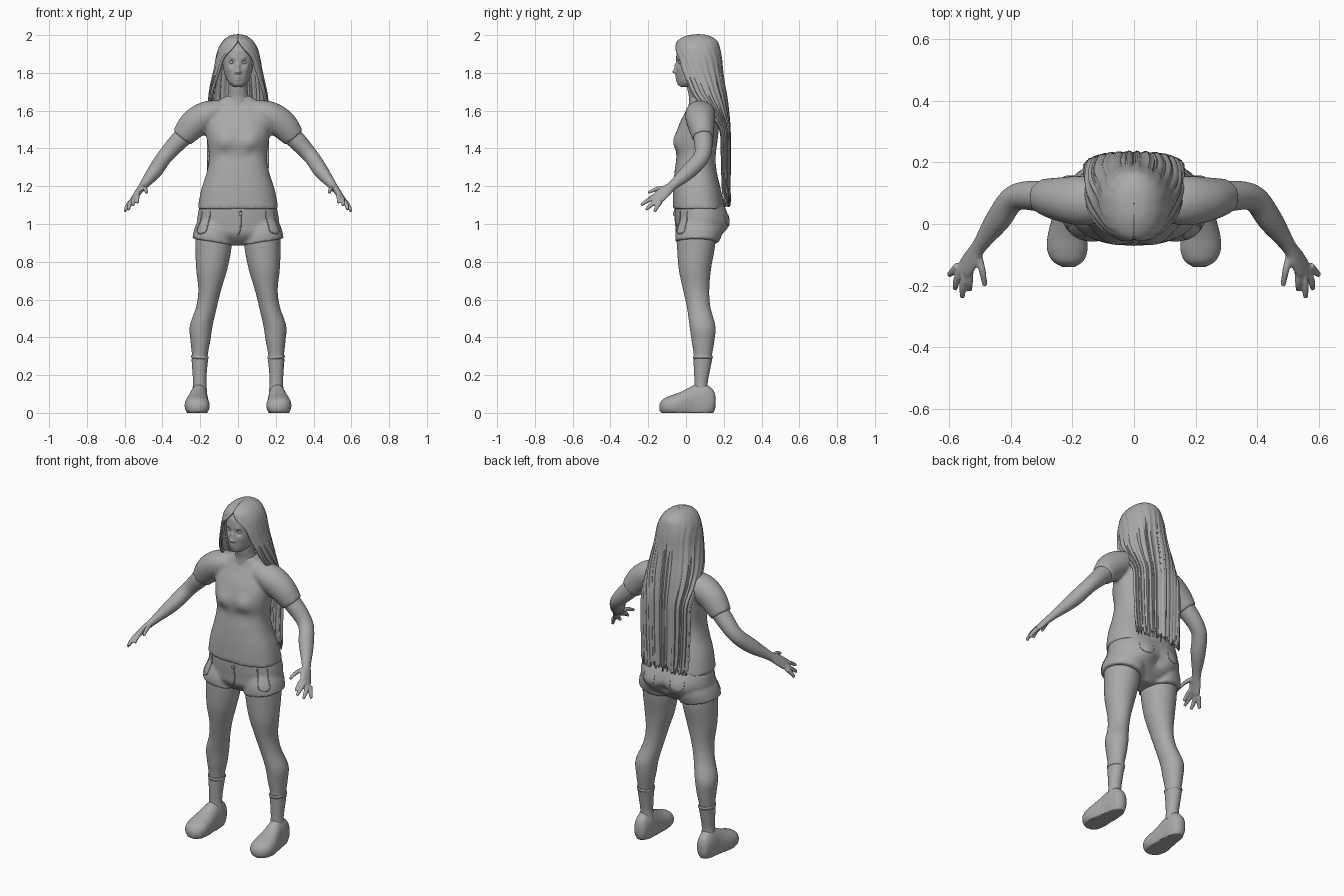
import bpy, bmesh, math, random
from mathutils import Vector

random.seed(4)
if "Cube" in bpy.data.objects:
    bpy.data.objects.remove(bpy.data.objects["Cube"])

grey = bpy.data.materials.new("plain grey")
grey.use_nodes = True
tone = (0.4, 0.4, 0.4, 1)
grey.diffuse_color = tone
grey.node_tree.nodes["Principled BSDF"].inputs["Base Color"].default_value = tone
SIDES = (("left", 1), ("right", -1))


def flow(rows, steps):
    """Smoothly interpolate the rows of a loft."""
    out, last = [], len(rows) - 1
    for i in range(last):
        quad = [rows[max(0, min(last, i + k))] for k in (-1, 0, 1, 2)]
        for s in range(steps):
            t = s / steps
            out.append([b + t / 2 * (c - a + t * (2*a - 5*b + 4*c - d + t * (3*(b - c) + d - a)))
                        for a, b, c, d in zip(*quad)])
    return out + [list(rows[-1])]


def loft(bm, rows, mode="z", side=1, segs=40, power=2.0, steps=6, tilt=0):
    """Skin rows of (x, y, z, radius u, radius v); mode is the axis or 'path'."""
    rows = flow(rows, steps)
    mids = [Vector(r[:3]) for r in rows]
    rings = []
    for i, row in enumerate(rows):
        u, v = Vector((1, 0, 0)), Vector((0, 1, 0) if mode == "z" else (0, 0, 1))
        if mode == "path":
            run = (mids[min(i + 1, len(mids) - 1)] - mids[max(i - 1, 0)]).normalized()
            u = run.cross(Vector((0, 1, 0))).normalized()
            v = run.cross(u)
        ring = []
        for k in range(segs):
            a = math.tau * k / segs
            c, s = [math.copysign(abs(f) ** (2 / power), f) for f in (math.cos(a), math.sin(a))]
            p = mids[i] + u * c * row[3] + v * s * row[4]
            ring.append(bm.verts.new((p.x * side, p.y, max(0, p.z + tilt * c * row[3]))))
        rings.append(ring)
    for a, b in zip(rings, rings[1:]):
        for k in range(segs):
            n = (k + 1) % segs
            bm.faces.new((a[k], a[n], b[n], b[k]))
    bm.faces.new(rings[0])
    bm.faces.new(rings[-1])


def body(rows):
    """Turn (z, half width, front y, back y) into centred loft rows."""
    return [(0, (f + b) / 2, z, w, (b - f) / 2) for z, w, f, b in rows]


def sculpt(bm, centre, radius, push):
    for v in bm.verts:
        v.co += Vector(push) * math.exp(-((v.co - Vector(centre)).length / radius) ** 2)


def finish(bm, name, voxel=0, relax=4):
    bmesh.ops.recalc_face_normals(bm, faces=bm.faces)
    mesh = bpy.data.meshes.new(name)
    bm.to_mesh(mesh)
    bm.free()
    mesh.polygons.foreach_set("use_smooth", [True] * len(mesh.polygons))
    mesh.set_sharp_from_angle(angle=math.radians(50))
    mesh.materials.append(grey)
    obj = bpy.data.objects.new(name, mesh)
    bpy.context.collection.objects.link(obj)
    if voxel:
        mod = obj.modifiers.new("fuse", "REMESH")
        mod.mode, mod.voxel_size, mod.use_smooth_shade = "VOXEL", voxel, True
        mod = obj.modifiers.new("relax", "SMOOTH")
        mod.factor, mod.iterations = 0.5, relax
    return obj


def seam(name, target, points, thick=0.003, closed=False):
    """A fine raised line lying on the target surface."""
    worn = target.evaluated_get(bpy.context.evaluated_depsgraph_get())
    pts = flow([Vector(p) for p in points], 8)
    curve = bpy.data.curves.new(name, "CURVE")
    curve.dimensions, curve.bevel_depth = "3D", thick
    line = curve.splines.new("POLY")
    line.points.add(len(pts) - 1)
    for knot, p in zip(line.points, pts):
        knot.co = (*worn.closest_point_on_mesh(Vector(p))[1], 1)
    line.use_cyclic_u = closed
    curve.materials.append(grey)
    bpy.context.collection.objects.link(bpy.data.objects.new(name, curve))


# Shirt: torso and short sleeves fused together
bm = bmesh.new()
loft(bm, body([(1.08, .214, -.07, .205), (1.18, .195, -.068, .185), (1.28, .164, -.06, .162),
               (1.36, .153, -.05, .157), (1.45, .165, -.052, .168), (1.53, .172, -.035, .175),
               (1.6, .16, 0, .165), (1.645, .115, .02, .145), (1.68, .06, .025, .12)]), power=2.4, segs=64)
for _, s in SIDES:
    sculpt(bm, (.075 * s, -.06, 1.435), .055, (0, -.024, 0))
    sculpt(bm, (.07 * s, -.06, 1.375), .03, (0, .008, 0))
    loft(bm, [(.07, .075, 1.605, .05, .06), (.16, .075, 1.58, .072, .08), (.235, .08, 1.528, .077, .072),
              (.296, .09, 1.458, .06, .057)], "path", s)
shirt = finish(bm, "shirt", .009, 6)

# Shorts: hips and two leg openings fused together
bm = bmesh.new()
loft(bm, body([(.885, .05, .01, .12), (.94, .2, -.045, .17), (1, .217, -.055, .205),
               (1.06, .211, -.06, .208), (1.11, .197, -.06, .195)]), power=2.3, segs=64)
for _, s in SIDES:
    loft(bm, [(.134, .056, .905, .108, .112), (.13, .06, .96, .1, .115), (.11, .07, 1.03, .09, .1)],
         side=s, power=2.2, tilt=.17)
    sculpt(bm, (.09 * s, .2, .99), .08, (0, .032, 0))
sculpt(bm, (0, .22, .97), .03, (0, -.025, 0))
shorts = finish(bm, "shorts", .008)

for side, s in SIDES:
    # Arm with palm and fingers
    bm = bmesh.new()
    loft(bm, [(.22, .08, 1.53, .05, .05), (.3, .09, 1.453, .05, .05), (.385, .085, 1.36, .041, .043),
              (.44, .015, 1.28, .039, .042), (.5, -.07, 1.205, .023, .026), (.525, -.11, 1.173, .018, .034),
              (.547, -.145, 1.142, .015, .036), (.555, -.162, 1.132, .01, .03)], "path", s)
    fingers = [((.507, -.095, 1.19), (.492, -.15, 1.187), (.483, -.2, 1.165)),
               ((.532, -.14, 1.16), (.533, -.185, 1.14), (.532, -.215, 1.112)),
               ((.548, -.15, 1.145), (.555, -.2, 1.125), (.556, -.238, 1.1)),
               ((.56, -.145, 1.128), (.575, -.185, 1.1), (.58, -.212, 1.076)),
               ((.57, -.135, 1.118), (.588, -.155, 1.09), (.6, -.165, 1.066))]
    for joints in fingers:
        loft(bm, [(*p, r, r) for p, r in zip(joints, (.013, .0115, .008))], "path", s, segs=16)
    finish(bm, side + "_arm", .0045, 3)

    # Leg
    bm = bmesh.new()
    loft(bm, [(.13, .054, .96, .095, .1), (.13, .053, .88, .096, .1), (.139, .047, .76, .082, .085),
              (.15, .054, .65, .06, .069), (.167, .067, .56, .055, .062), (.195, .087, .46, .06, .068),
              (.199, .09, .38, .052, .06), (.202, .089, .3, .041, .047), (.203, .08, .16, .032, .032)], side=s)
    finish(bm, side + "_leg")

    # Sock with a raised top edge
    bm = bmesh.new()
    loft(bm, [(.203, .08, .11, .04, .036), (.203, .08, .16, .035, .035), (.203, .085, .23, .039, .043),
              (.202, .089, .285, .044, .05)], side=s)
    loft(bm, [(.202, .089, .285, .041, .047), (.202, .089, .292, .047, .053), (.202, .089, .302, .045, .051)],
         side=s, steps=3, tilt=.08)
    finish(bm, side + "_sock")

    # Shoe, flat underneath
    bm = bmesh.new()
    loft(bm, [(.207, .157, .06, .012, .025), (.207, .143, .06, .034, .062), (.207, .1, .055, .046, .098),
              (.208, .05, .05, .05, .1), (.212, .01, .045, .056, .085), (.216, -.04, .04, .064, .066),
              (.216, -.085, .037, .065, .053), (.214, -.12, .034, .05, .04), (.212, -.139, .03, .02, .02)],
         "y", s, power=2.2)
    finish(bm, side + "_shoe")

# Head: a plain form with modelled features
bm = bmesh.new()
loft(bm, body([(1.726, .02, -.026, .01), (1.735, .036, -.038, .045), (1.757, .056, -.046, .1),
               (1.79, .07, -.05, .14), (1.83, .079, -.051, .155), (1.88, .083, -.052, .16),
               (1.93, .077, -.045, .155), (1.965, .055, -.01, .12), (1.98, .02, .04, .08)]),
     power=2.15, segs=144, steps=11)
for s in (1, -1):
    sculpt(bm, (.033 * s, -.045, 1.855), .017, (0, .013, 0))
    sculpt(bm, (.033 * s, -.045, 1.878), .013, (0, -.004, 0))
    sculpt(bm, (.011 * s, -.052, 1.803), .008, (0, -.008, 0))
    sculpt(bm, (.045 * s, -.035, 1.82), .02, (0, -.004, 0))
for z, r, push in ((1.84, .012, -.009), (1.822, .011, -.01), (1.806, .012, -.018), (1.777, .01, -.008),
                   (1.762, .01, -.007), (1.77, .005, .005), (1.737, .016, -.007)):
    sculpt(bm, (0, -.052, z), r, (0, push, 0))
finish(bm, "head")

for side, s in SIDES:
    bm = bmesh.new()
    bmesh.ops.create_uvsphere(bm, u_segments=24, v_segments=16, radius=.016)
    bmesh.ops.scale(bm, verts=bm.verts, vec=(1, 1, .7))
    bmesh.ops.translate(bm, verts=bm.verts, vec=(.033 * s, -.023, 1.855))
    finish(bm, side + "_eye")

bm = bmesh.new()
loft(bm, [(0, .078, 1.62, .075, .065), (0, .072, 1.67, .058, .056), (0, .06, 1.72, .05, .054),
          (0, .055, 1.79, .05, .055)])
finish(bm, "neck")

# Long hair: an open sheet wrapped round the head, falling down the back
bm = bmesh.new()
cols = 110
drop = [random.uniform(-.025, .03) for _ in range(cols + 1)]
lock = [random.uniform(-.0022, .0022) for _ in range(cols + 1)]
sheet = []
# Rows are height, centre y, half width, depth, wrap angle
for z, cy, rx, ry, wrap in flow(
        [(2, .065, .001, .001, 180), (1.993, .063, .04, .055, 180), (1.968, .06, .074, .1, 179),
         (1.93, .06, .098, .115, 164), (1.88, .062, .112, .122, 140), (1.82, .065, .122, .124, 130),
         (1.75, .075, .137, .122, 121), (1.68, .092, .15, .118, 114), (1.6, .13, .157, .09, 104),
         (1.5, .18, .156, .048, 92), (1.35, .187, .156, .042, 90), (1.2, .188, .153, .04, 86),
         (1.12, .192, .15, .037, 82)], 7):
    row = []
    for k in range(cols + 1):
        a = math.radians(wrap) * (2 * k / cols - 1)
        c = math.copysign(abs(math.cos(a)) ** .85, math.cos(a))
        wave = (lock[k] + .002 * math.sin(k * .9)) * min(1, (2 - z) * 4)
        tip = drop[k] * max(0, (1.2 - z) / .08)
        row.append(bm.verts.new((math.sin(a) * (rx + wave), cy + c * (ry + wave), z - tip)))
    sheet.append(row)
for a, b in zip(sheet, sheet[1:]):
    for k in range(cols):
        bm.faces.new((a[k], a[k + 1], b[k + 1], b[k]))
hair = finish(bm, "long_hair")
mod = hair.modifiers.new("thickness", "SOLIDIFY")
mod.thickness, mod.offset = .01, 0

# Stitched lines and a waist button on the shorts
bpy.context.view_layer.update()
for side, s in SIDES:
    seam(side + "_pocket", shorts, [(.165 * s, -.06, 1.07), (.172 * s, -.06, .97), (.2 * s, -.03, .95),
                                    (.22 * s, -.01, .97), (.21 * s, -.01, 1.07)])
    seam(side + "_back_pocket", shorts, [(.05 * s, .25, 1.06), (.055 * s, .25, 1), (.1 * s, .25, .98),
                                         (.145 * s, .24, 1), (.15 * s, .23, 1.06)], .002)
seam("fly", shorts, [(.015, -.09, 1.07), (.015, -.09, .98), (0, -.08, .92)])
bm = bmesh.new()
loft(bm, [(.012, -.07, 1.055, .009, .009), (.012, -.06, 1.055, .01, .01)], "y", segs=20, steps=2)
finish(bm, "waist_button")
